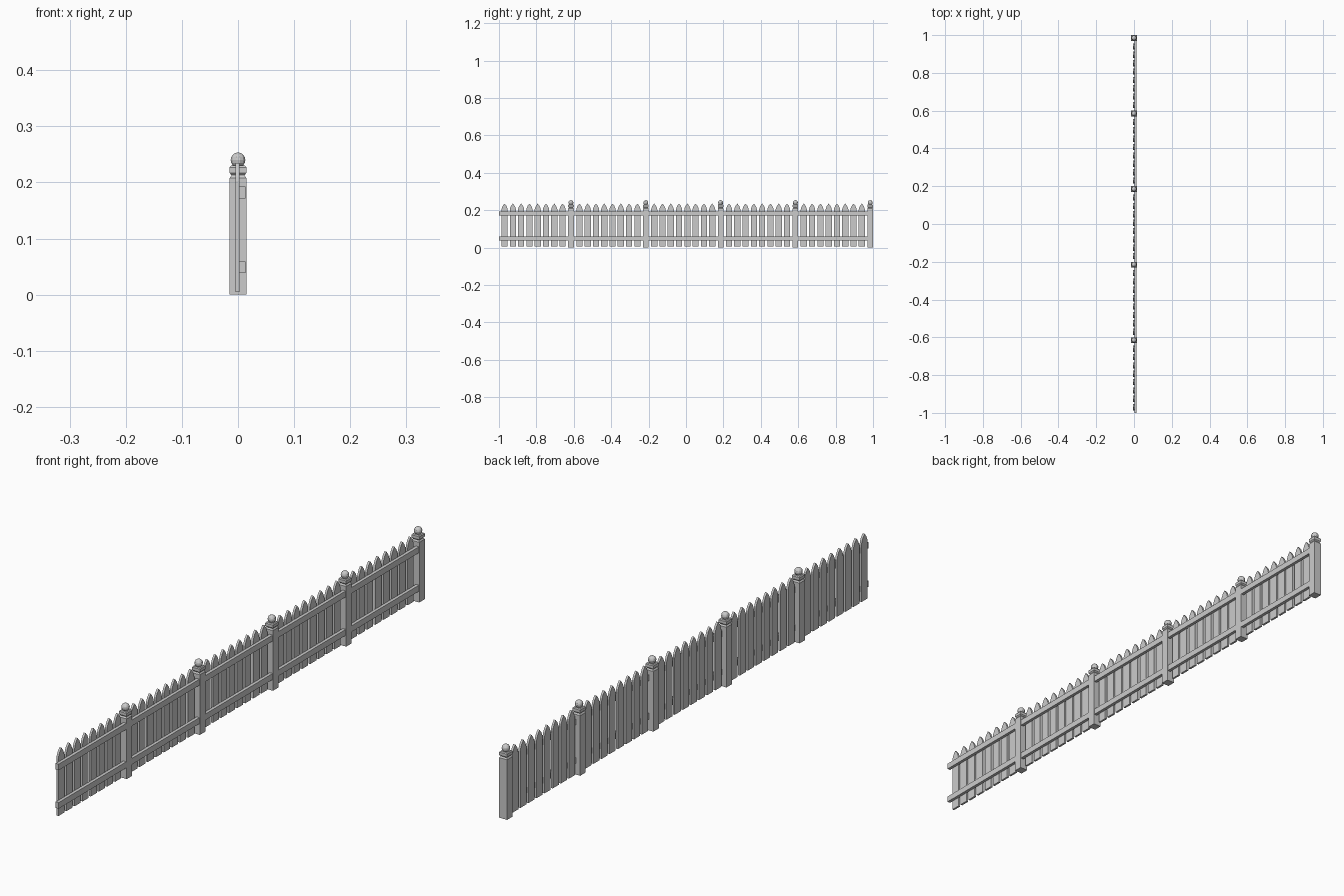
import bpy, bmesh, math
from mathutils import Matrix

if "Cube" in bpy.data.objects:
    bpy.data.objects.remove(bpy.data.objects["Cube"])

SECTIONS, STEP, PICKETS = 5, 0.4, 8
POST = 0.03


def link(name, mesh, loc):
    ob = bpy.data.objects.new(name, mesh)
    ob.location = loc
    bpy.context.collection.objects.link(ob)
    return ob


def to_mesh(bm, name):
    bmesh.ops.recalc_face_normals(bm, faces=bm.faces)
    me = bpy.data.meshes.new(name)
    bm.to_mesh(me)
    bm.free()
    return me


def box_mesh(name, sx, sy, sz):
    bm = bmesh.new()
    bmesh.ops.create_cube(bm, size=1)
    bmesh.ops.scale(bm, vec=(sx, sy, sz), verts=bm.verts)
    return to_mesh(bm, name)


# picket: pointed-arch outline pushed through the board thickness
def picket_mesh():
    w, x0, x1 = 0.0165, -0.0045, 0.003
    half = [(w, 0.005), (w, 0.203), (0.9 * w, 0.211), (0.55 * w, 0.224)]
    outline = half + [(0, 0.235)] + [(-y, z) for y, z in reversed(half)]
    bm = bmesh.new()
    face = bm.faces.new([bm.verts.new((x0, y, z)) for y, z in outline])
    ext = bmesh.ops.extrude_face_region(bm, geom=[face])["geom"]
    verts = [g for g in ext if isinstance(g, bmesh.types.BMVert)]
    bmesh.ops.translate(bm, vec=(x1 - x0, 0, 0), verts=verts)
    # extruding keeps the start face, closing the back
    return to_mesh(bm, "picket")


# post: square cross-section stacked along a stepped profile
def post_mesh():
    h = POST / 2
    profile = [(h, 0), (h, 0.208), (0.0115, 0.213), (h, 0.217),
               (h, 0.227), (0.0125, 0.230)]
    bm = bmesh.new()
    rings = [[bm.verts.new((sx * r, sy * r, z))
              for sx, sy in ((1, 1), (-1, 1), (-1, -1), (1, -1))]
             for r, z in profile]
    for a, b in zip(rings, rings[1:]):
        for i in range(4):
            j = (i + 1) % 4
            bm.faces.new((a[i], a[j], b[j], b[i]))
    bm.faces.new(rings[0][::-1])
    bm.faces.new(rings[-1])
    return to_mesh(bm, "post")


# finial: low-poly ball
def ball_mesh():
    bm = bmesh.new()
    bmesh.ops.create_uvsphere(bm, u_segments=12, v_segments=8, radius=0.0135,
                              matrix=Matrix.Rotation(math.radians(15), 4, 'Z'))
    return to_mesh(bm, "post_ball")


picket, post, ball = picket_mesh(), post_mesh(), ball_mesh()
rail = box_mesh("rail", 0.0115, STEP - POST, 0.021)

# repeat sections along y: panel of pickets and rails, then a post
for s in range(SECTIONS):
    y0 = -1 + s * STEP
    for i in range(PICKETS):
        link("picket", picket, (0, y0 + 0.03 + i * 0.0443, 0))
    for z in (0.049, 0.182):
        link("rail", rail, (0.0077, y0 + (STEP - POST) / 2, z))
    yp = y0 + STEP - POST / 2
    link("post", post, (0, yp, 0))
    link("post_ball", ball, (0, yp, 0.24))
